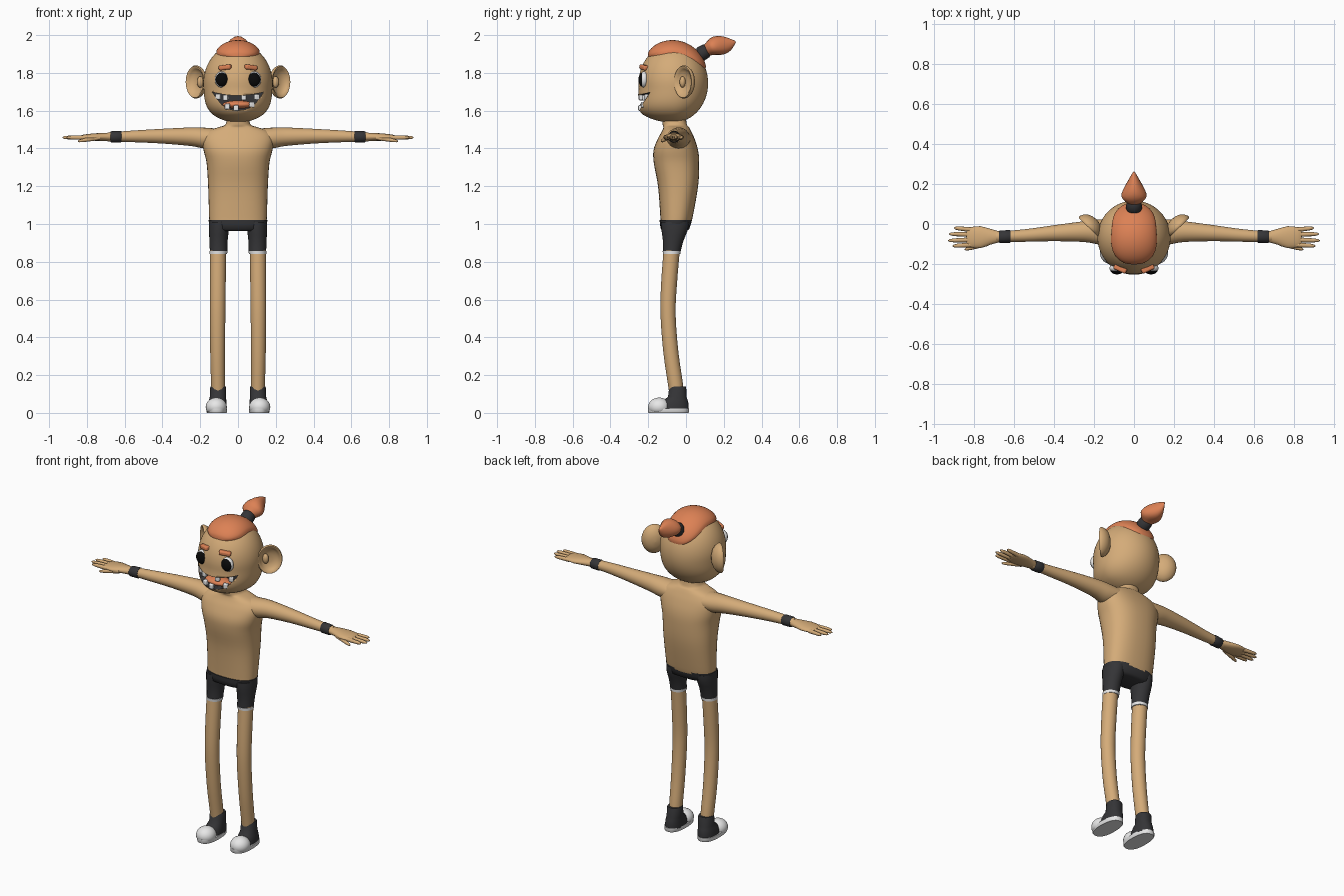
import bpy, bmesh, math
from mathutils import Vector, Matrix

if "Cube" in bpy.data.objects:
    bpy.data.objects.remove(bpy.data.objects["Cube"])

X, Y, Z = Vector((1, 0, 0)), Vector((0, 1, 0)), Vector((0, 0, 1))


def material(name, r, g, b):
    m = bpy.data.materials.new(name)
    m.diffuse_color = (r, g, b, 1)
    m.use_nodes = True
    m.node_tree.nodes["Principled BSDF"].inputs["Base Color"].default_value = m.diffuse_color
    return m


skin = material("skin tan", 0.66, 0.41, 0.19)
orange = material("hair orange", 0.72, 0.22, 0.09)
dark = material("cloth charcoal", 0.035, 0.035, 0.038)
white = material("white", 0.85, 0.85, 0.85)
black = material("eye black", 0.003, 0.003, 0.003)


def finish(name, bm, mats, mirror=False, bevel=0, angle=50):
    bmesh.ops.recalc_face_normals(bm, faces=bm.faces)
    me = bpy.data.meshes.new(name)
    bm.to_mesh(me)
    bm.free()
    for m in mats:
        me.materials.append(m)
    for p in me.polygons:
        p.use_smooth = True
    me.set_sharp_from_angle(angle=math.radians(angle))
    ob = bpy.data.objects.new(name, me)
    bpy.context.scene.collection.objects.link(ob)
    if bevel:
        b = ob.modifiers.new("bevel", 'BEVEL')
        b.width, b.segments = bevel, 3
    if mirror:
        ob.modifiers.new("mirror", 'MIRROR').use_clip = False
    return ob


def spline(rows, steps):
    """Catmull-Rom interpolation between rows of ring values."""
    out = []
    for i in range(len(rows) - 1):
        p = [rows[max(0, min(len(rows) - 1, i + k))] for k in (-1, 0, 1, 2)]
        for s in range(steps):
            t = s / steps
            out.append([0.5 * (2 * b + (c - a) * t + (2 * a - 5 * b + 4 * c - d) * t * t
                               + (3 * b - a - 3 * c + d) * t ** 3) for a, b, c, d in zip(*p)])
    return out + [list(rows[-1])]


def loft(name, rings, mat, A=X, B=Y, n=24, power=2.0, steps=1, mirror=False):
    """Skin rings of (x, y, z, half size along A, half size along B)."""
    bm = bmesh.new()
    loops = []
    for x, y, z, ra, rb in (spline(rings, steps) if steps > 1 else rings):
        loop = []
        for k in range(n):
            c, s = math.cos(2 * math.pi * k / n), math.sin(2 * math.pi * k / n)
            c = math.copysign(abs(c) ** (2 / power), c)
            s = math.copysign(abs(s) ** (2 / power), s)
            loop.append(bm.verts.new(Vector((x, y, z)) + A * ra * c + B * rb * s))
        loops.append(loop)
    for a, b in zip(loops, loops[1:]):
        for k in range(n):
            bm.faces.new((a[k], a[(k + 1) % n], b[(k + 1) % n], b[k]))
    bm.faces.new(loops[0])
    bm.faces.new(loops[-1])
    return finish(name, bm, [mat], mirror)


def ball(name, center, size, mat, mirror=False, floor=None, seg=28):
    bm = bmesh.new()
    bmesh.ops.create_uvsphere(bm, u_segments=seg, v_segments=seg // 2, radius=1,
                              matrix=Matrix.Translation(center) @ Matrix.Diagonal((*size, 1)))
    if floor is not None:
        for v in bm.verts:
            v.co.z = max(v.co.z, floor)
    return finish(name, bm, [mat], mirror)


# Torso and neck
loft("torso", [(0, -.055, 1.0, .150, .080), (0, -.050, 1.04, .153, .086), (0, -.042, 1.2, .158, .106),
               (0, -.050, 1.32, .166, .120), (0, -.054, 1.39, .182, .118), (0, -.052, 1.45, .190, .098),
               (0, -.050, 1.49, .165, .078), (0, -.052, 1.512, .105, .068), (0, -.060, 1.53, .064, .064),
               (0, -.068, 1.60, .058, .062)], skin, n=40, power=2.4, steps=4)

# Arms, wristbands, hands
loft("arm", [(.10, -.042, 1.452, .070, .052), (.18, -.040, 1.455, .062, .055), (.25, -.038, 1.462, .052, .049),
             (.40, -.046, 1.465, .040, .039), (.55, -.058, 1.464, .031, .031), (.69, -.064, 1.461, .026, .024)],
     skin, Y, Z, steps=3, mirror=True)
loft("wristband", [(.618, -.062, 1.462, .029, .029), (.622, -.062, 1.462, .032, .031),
                   (.671, -.064, 1.461, .031, .030), (.675, -.064, 1.461, .028, .027)], dark, Y, Z, mirror=True)
loft("palm", [(.67, -.064, 1.461, .026, .022), (.72, -.064, 1.461, .040, .021), (.77, -.066, 1.460, .055, .019),
              (.82, -.066, 1.459, .050, .014), (.838, -.066, 1.458, .042, .008)], skin, Y, Z, steps=2, mirror=True)
fingers = [("index_finger", .81, -.104, .908, -.110, 1.458), ("middle_finger", .81, -.079, .93, -.083, 1.458),
           ("ring_finger", .81, -.053, .926, -.050, 1.458), ("little_finger", .81, -.029, .90, -.020, 1.458),
           ("thumb", .73, -.098, .848, -.128, 1.438)]
for name, x0, y0, x1, y1, z1 in fingers:
    stations = [(0, .012), (.35, .0115), (.75, .010), (.93, .007), (1, .002)]
    loft(name, [(x0 + (x1 - x0) * t, y0 + (y1 - y0) * t, 1.457 + (z1 - 1.457) * t, r, r) for t, r in stations],
         skin, Y, Z, n=10, mirror=True)

# Legs and shorts
loft("leg", [(.105, -.050, .10, .036, .038), (.106, -.057, .16, .037, .040), (.108, -.080, .32, .039, .040),
             (.108, -.095, .52, .041, .040), (.107, -.090, .68, .042, .042), (.106, -.076, .86, .043, .043)],
     skin, steps=3, mirror=True)
loft("shorts_leg", [(.103, -.075, .853, .046, .046), (.103, -.068, .91, .048, .054),
                    (.101, -.060, .97, .053, .070), (.099, -.058, 1.01, .054, .074)], dark, steps=2, mirror=True)
loft("shorts_trim", [(.104, -.076, .840, .046, .046), (.103, -.076, .856, .0475, .0475)], white, mirror=True)
loft("shorts_hips", [(0, -.058, .962, .115, .058), (0, -.058, .972, .142, .075),
                     (0, -.056, 1.0, .153, .082), (0, -.054, 1.022, .156, .086)], dark, n=40, power=2.4)

# Shoes
loft("shoe_sole", [(.112, -.092, 0, .051, .106), (.112, -.092, .004, .054, .109),
                   (.112, -.092, .024, .054, .109)], white, n=32, power=2.4, mirror=True)
loft("shoe_upper", [(.110, -.066, .018, .050, .080), (.109, -.060, .045, .049, .074), (.108, -.055, .068, .046, .064),
                    (.106, -.046, .085, .043, .049), (.105, -.044, .135, .042, .045), (.105, -.044, .141, .039, .042)],
     dark, n=28, power=2.2, mirror=True)
ball("shoe_toe_cap", (.115, -.142, .031), (.056, .059, .050), white, True, floor=.003)

# Head: ellipsoid with the jaw pushed forward and widened
HC, HR = Vector((0, -.067, 1.745)), Vector((.183, .184, .208))
bm = bmesh.new()
bmesh.ops.create_uvsphere(bm, u_segments=64, v_segments=40, radius=1,
                          matrix=Matrix.Translation(HC) @ Matrix.Diagonal((*HR, 1)))
for v in bm.verts:
    k = max(0, min(1.2, (1.73 - v.co.z) / .13))
    k *= k * (3 - k) / 2
    v.co.x *= 1 + .16 * k
    if v.co.y < HC.y:
        v.co.y = HC.y + (v.co.y - HC.y) * (1 + .36 * k)
head = finish("head", bm, [skin, dark])

# Grinning mouth opening
bm = bmesh.new()
xs = [-.135 + .27 * i / 20 for i in range(21)]
top = [(x, 1.680 + .018 * (x / .135) ** 2) for x in xs]
low = [(x, 1.602 + .096 * (abs(x) / .135) ** 2.5) for x in reversed(xs[1:-1])]
front = [bm.verts.new((x, -.40, z)) for x, z in top + low]
back = [bm.verts.new((x, -.155, z)) for x, z in top + low]
bm.faces.new(front)
bm.faces.new(back)
for i in range(len(front)):
    j = (i + 1) % len(front)
    bm.faces.new((front[i], front[j], back[j], back[i]))
for f in bm.faces:
    f.material_index = 1
cutter = finish("mouth_cutter", bm, [skin, dark])
cutter.hide_render = True
cutter.hide_viewport = True
cutter.display_type = 'WIRE'
cut = head.modifiers.new("mouth", 'BOOLEAN')
cut.operation, cut.solver, cut.object = 'DIFFERENCE', 'EXACT', cutter

# Tongue and gappy teeth
ball("tongue", (0, -.190, 1.632), (.082, .050, .022), orange)
teeth = [(-.105, 1.674), (-.066, 1.668), (.030, 1.670), (.100, 1.672),
         (-.056, 1.622), (-.010, 1.614), (.074, 1.632)]
for i, (x, z) in enumerate(teeth):
    y = -.052 - .19 * math.sqrt(1 - (x / .175) ** 2)
    bm = bmesh.new()
    bmesh.ops.create_cube(bm, size=1, matrix=Matrix.Translation((x, y, z))
                          @ Matrix.Rotation(x * 4.5, 4, 'Z') @ Matrix.Diagonal((.027, .022, .030, 1)))
    finish(f"tooth_{i + 1}", bm, [white], bevel=.006)

# Eyes, brows, nothing for a nose
ball("eye_rim", (.085, -.222, 1.765), (.038, .024, .043), white, True)
ball("eye_pupil", (.085, -.229, 1.765), (.034, .023, .038), black, True)
bm = bmesh.new()
bmesh.ops.create_cube(bm, size=1, matrix=Matrix.Translation((.068, -.222, 1.829)) @ Matrix.Rotation(.42, 4, 'Z')
                      @ Matrix.Rotation(.12, 4, 'Y') @ Matrix.Diagonal((.068, .032, .026, 1)))
finish("eyebrow", bm, [orange], True, bevel=.009)

# Cupped ears, swept back
e1, nrm, ec = Vector((.72, .69, 0)), Vector((.69, -.72, 0)), Vector((.218, -.006, 1.752))
bowl = [(.03, -.042), (.35, -.039), (.65, -.030), (.88, -.014), (.98, .0), (1, .008), (.95, .015),
        (.86, .014), (.76, .004), (.6, -.007), (.3, -.013), (.03, -.014)]
loft("ear", [(*(ec + nrm * d), .071 * r, .088 * r) for r, d in bowl], skin, e1, Z, n=32, mirror=True)
ball("ear_inner_fold", ec - e1 * .022 + nrm * -.004, (.018, .016, .030), skin, True, seg=16)

# Hair cap draped over the crown
bm = bmesh.new()
NA, NB = 28, 20
grid = []
for i in range(NA + 1):
    t = i / NA
    a = math.radians(42 + 118 * t)
    u = abs(2 * t - 1)
    half = math.radians(43 - 6 * t) * max(.02, 1 - u ** 3.2) ** .5
    row = []
    for j in range(NB + 1):
        s = 2 * j / NB - 1
        b = s * half
        k = .97 + .15 * math.sqrt(max(0, (1 - s ** 4) * (1 - u ** 6))) * (1 - .35 * t)
        d = Vector((math.sin(b), -math.cos(a) * math.cos(b), math.sin(a) * math.cos(b)))
        row.append(bm.verts.new(HC + Vector((d.x * HR.x, d.y * HR.y, d.z * HR.z)) * k))
    grid.append(row)
for i in range(NA):
    for j in range(NB):
        bm.faces.new((grid[i][j], grid[i][j + 1], grid[i + 1][j + 1], grid[i + 1][j]))
finish("hair_cap", bm, [orange], angle=70)

# Hair tie and topknot tail
axis = Vector((0, .90, .43)).normalized()
up = Vector((0, -axis.z, axis.y))
loft("hair_tie", [(0, .070, 1.895, .036, .036), (0, .078, 1.900, .040, .040),
                  (0, .108, 1.917, .038, .038), (0, .114, 1.920, .032, .032)], dark, X, up)
loft("hair_tail", [(0, .105, 1.916, .030, .030), (0, .120, 1.926, .050, .036), (0, .140, 1.936, .064, .046),
                   (0, .168, 1.944, .056, .053), (0, .200, 1.951, .038, .049), (0, .232, 1.958, .020, .032),
                   (0, .262, 1.966, .003, .004)], orange, X, up, n=16, steps=2)
